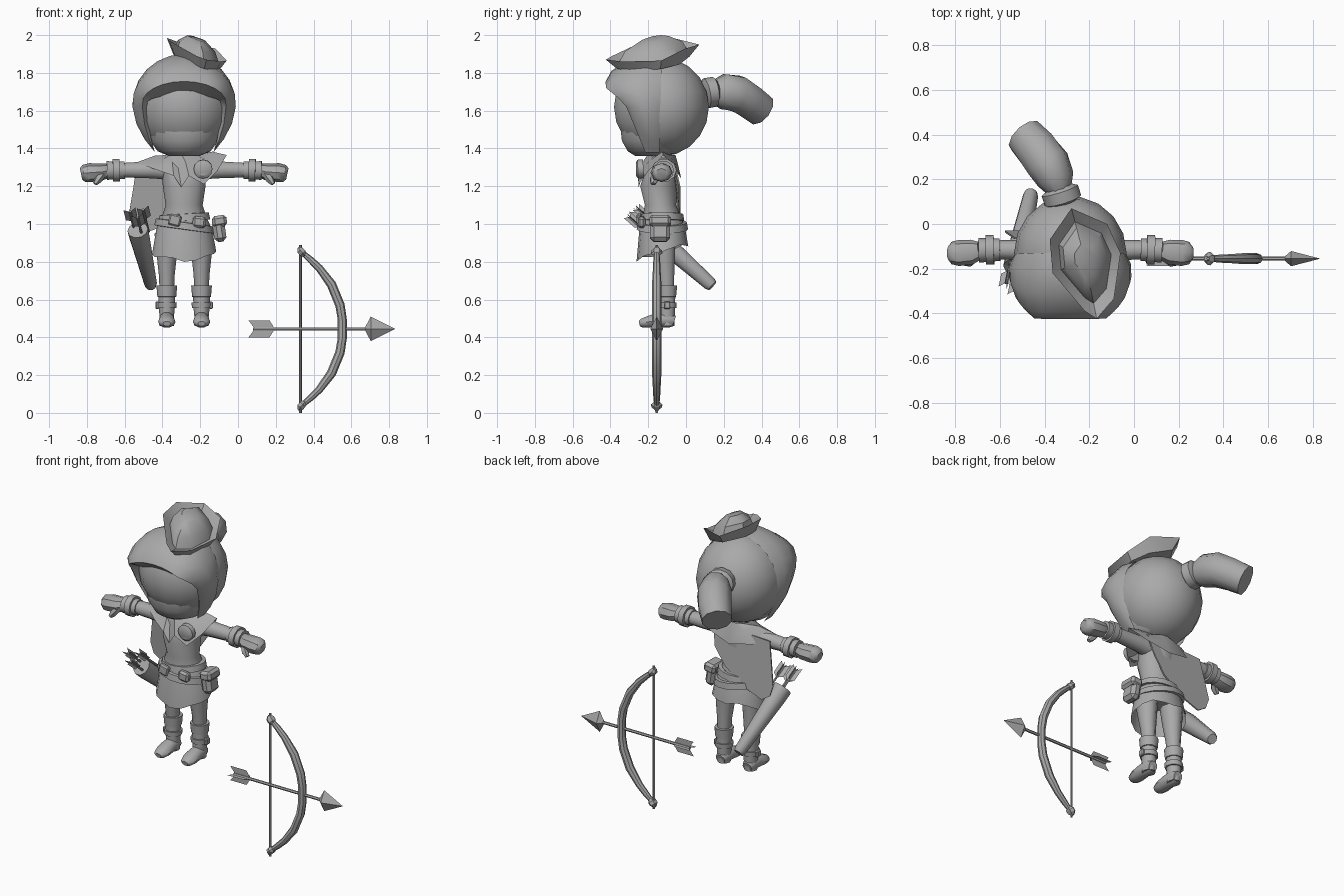
import bpy, bmesh, math
from mathutils import Vector, Matrix

if "Cube" in bpy.data.objects:
    bpy.data.objects.remove(bpy.data.objects["Cube"])

CX = -0.285  # figure's centre line
MAT = bpy.data.materials.new("plain_grey")
MAT.diffuse_color = (0.4, 0.4, 0.4, 1)
MAT.use_nodes = True
MAT.node_tree.nodes["Principled BSDF"].inputs["Base Color"].default_value = MAT.diffuse_color


def make(name, verts, faces, angle=40):
    me = bpy.data.meshes.new(name)
    me.from_pydata([tuple(v) for v in verts], [], faces)
    bm = bmesh.new()
    bm.from_mesh(me)
    bmesh.ops.recalc_face_normals(bm, faces=bm.faces)
    bm.to_mesh(me)
    bm.free()
    me.materials.append(MAT)
    ob = bpy.data.objects.new(name, me)
    bpy.context.collection.objects.link(ob)
    bpy.ops.object.select_all(action='DESELECT')
    ob.select_set(True)
    bpy.context.view_layer.objects.active = ob
    if angle:
        bpy.ops.object.shade_smooth_by_angle(angle=math.radians(angle))
    return ob


def skin(name, rings, caps=True, closed=True, angle=40):
    """Join equal-sized rings of points with quads."""
    n = len(rings[0])
    verts = [p for r in rings for p in r]
    faces = [(i * n + j, i * n + (j + 1) % n, (i + 1) * n + (j + 1) % n, (i + 1) * n + j)
             for i in range(len(rings) - 1) for j in range(n if closed else n - 1)]
    if caps:
        faces += [tuple(range(n)), tuple(range(len(verts) - n, len(verts)))]
    return make(name, verts, faces, angle)


def tube(name, pts, n=10, caps=True, ref=None, angle=40):
    """Loft ellipses (x, y, z, ra, rb) square to a path."""
    P = [Vector(p[:3]) for p in pts]
    rings = []
    for i, p in enumerate(pts):
        t = (P[min(i + 1, len(P) - 1)] - P[max(i - 1, 0)]).normalized()
        r = Vector(ref) if ref else Vector((0, 1, 0) if abs(t.x) > 0.8 else (1, 0, 0))
        u = (r - t * r.dot(t)).normalized()
        v = t.cross(u)
        rings.append([P[i] + u * p[3] * math.cos(a) + v * p[4] * math.sin(a)
                      for a in (2 * math.pi * k / n for k in range(n))])
    return skin(name, rings, caps, True, angle)


def stack(name, rows, n=14, x=CX, caps=True, angle=40):
    """Level ellipses from rows (z, y, rx, ry)."""
    rings = [[(x + rx * math.cos(2 * math.pi * k / n), y + ry * math.sin(2 * math.pi * k / n), z)
              for k in range(n)] for z, y, rx, ry in rows]
    return skin(name, rings, caps, True, angle)


def box(name, c, size, bevel=0.012, rot=0):
    bm = bmesh.new()
    bmesh.ops.create_cube(bm, size=1)
    bm.transform(Matrix.Translation(c) @ Matrix.Rotation(rot, 4, 'Y') @ Matrix.Diagonal((*size, 1)))
    bmesh.ops.bevel(bm, geom=bm.edges[:], offset=bevel, segments=1, affect='EDGES')
    bm.verts.index_update()
    ob = make(name, [v.co.copy() for v in bm.verts], [tuple(v.index for v in f.verts) for f in bm.faces], 30)
    bm.free()
    return ob


def fletching(name, tail, direction, L, w):
    """Two crossed, notched vanes."""
    d = Vector(direction).normalized()
    a = d.cross(Vector((0, 1, 0))).normalized()
    b = d.cross(a)
    t, verts, faces = Vector(tail), [], []
    for side, k in ((a, w), (a, -w), (b, w * .75), (b, -w * .75)):
        i = len(verts)
        verts += [t + d * .25 * L, t + side * k, t + d * .8 * L + side * k, t + d * L]
        faces.append((i, i + 1, i + 2, i + 3))
    return make(name, verts, faces, 0)


# Head and face
stack("hair_back", [(1.62 - .262 * math.cos(a), -.13, max(.252 * math.sin(a), .01), max(.255 * math.sin(a), .01))
                    for a in (math.pi * i / 10 for i in range(11))], 18)
stack("face", [(1.36, -.19, .08, .08), (1.385, -.18, .14, .13), (1.44, -.17, .18, .172),
               (1.51, -.17, .197, .18), (1.6, -.17, .2, .17), (1.72, -.16, .18, .15)], 18)

# Swept front hair: arches from the back seam, round the lip and under to the face
rows = [(.25, 1.885, -.13, -.14), (.272, 1.9, -.21, -.15), (.274, 1.87, -.31, -.17),
        (.25, 1.81, -.395, -.2), (.222, 1.755, -.425, -.215), (.197, 1.685, -.34, -.215)]
lo = math.radians(-50)
fringe = []
for rx, top, yt, yb in rows:
    arch = []
    for k in range(19):
        a = lo + (math.pi - 2 * lo) * k / 18
        s, c = math.sin(a), math.cos(a)
        if s >= 0:
            x, z = rx * c, 1.64 + (top - 1.64) * s
        else:
            f = (s / math.sin(lo)) ** 2
            x, z = math.copysign(rx + (.155 - rx) * f, c), 1.64 + .34 * s
        h = (s - math.sin(lo)) / (1 - math.sin(lo))
        arch.append((CX + x, yb + (yt - yb) * min(1, h * 1.2), z))
    fringe.append(arch)
skin("front_hair", fringe, caps=False, closed=False)

# Ponytail and tie
tube("hair_tie", [(-.315, .095, 1.69, .06, .06), (-.318, .105, 1.692, .085, .08),
                  (-.332, .15, 1.70, .085, .08), (-.337, .165, 1.70, .055, .055)], 12)
tube("ponytail", [(-.33, .14, 1.70, .05, .06), (-.35, .2, 1.70, .085, .098), (-.385, .27, 1.69, .1, .1),
                  (-.435, .335, 1.65, .098, .095), (-.49, .395, 1.605, .088, .09)], 10)

# Tilted hat: crown inside an upturned brim
rim = [(-.377, -.07, 1.985), (-.28, .07, 1.95), (-.12, 0, 1.93), (-.06, -.13, 1.865),
       (-.09, -.335, 1.86), (-.167, -.424, 1.87), (-.22, -.39, 1.89), (-.364, -.22, 1.97)]


def hat_ring(k, dz):
    return [(-.22 + (x + .22) * k, -.16 + (y + .16) * k,
             1.855 - .3 * (x + .22) * k + dz + .1 * (y + .16) * k) for x, y, z in rim]


skin("hat", [hat_ring(.1, -.005), hat_ring(.78, 0), rim, hat_ring(.74, .03),
             hat_ring(.62, .085), hat_ring(.3, .128)], angle=35)

# Neck, torso, skirt
stack("neck", [(1.42, -.13, .05, .05), (1.30, -.125, .055, .055)], 10)
stack("torso", [(1.35, -.125, .06, .05), (1.315, -.125, .12, .08), (1.2, -.145, .113, .1),
                (1.1, -.135, .098, .085), (1.0, -.125, .13, .115)])
skirt = stack("skirt", [(1.06, -.127, .108, .098), (.97, -.125, .148, .122), (.85, -.125, .17, .137)],
              16, caps=False)
for v in skirt.data.vertices:
    if v.co.z < .86:  # wavy hem, longest in front
        v.co.z += .3 * (v.co.y + .125) + .012 * math.sin(30 * v.co.x)

# Belts, buckle, pouch
for name, z, r, tilt in (("upper_belt", 1.035, .13, .06), ("hip_belt", .99, .15, -.14)):
    belt = stack(name, [(z - .02, -.125, r - .01, r - .03), (z - .018, -.125, r + .008, r - .014),
                        (z + .018, -.125, r, r - .02), (z + .02, -.125, r - .015, r - .035)], 16)
    for v in belt.data.vertices:
        v.co.z += tilt * (v.co.x - CX)
box("buckle", (-.335, -.247, 1.02), (.065, .03, .06), .008, .25)
box("small_pouch", (-.205, -.235, 1.01), (.07, .04, .06), .012, .1)
box("pouch", (-.1, -.137, .97), (.065, .105, .13), .02, -.15)
box("pouch_flap", (-.098, -.137, 1.015), (.078, .115, .06), .015, -.15)

# Mirrored limbs
for s, side in ((-1, "left"), (1, "right")):
    def X(d):
        return CX + s * d
    tube(side + "_arm", [(X(.08), -.12, 1.285, .055, .055), (X(.16), -.118, 1.287, .048, .048),
                         (X(.33), -.115, 1.285, .042, .04)])
    tube(side + "_cuff", [(X(.315), -.115, 1.285, .05, .048), (X(.41), -.118, 1.283, .055, .052)])
    tube(side + "_cuff_band", [(X(.342), -.115, 1.285, .066, .062), (X(.378), -.116, 1.284, .066, .062)])
    tube(side + "_hand", [(X(.405), -.118, 1.283, .04, .038), (X(.44), -.125, 1.275, .055, .046),
                          (X(.5), -.13, 1.272, .058, .05), (X(.532), -.13, 1.268, .05, .045),
                          (X(.546), -.13, 1.265, .03, .03)], 8)
    tube(side + "_thumb", [(X(.43), -.15, 1.265, .02, .022), (X(.455), -.17, 1.235, .022, .024),
                           (X(.472), -.175, 1.212, .012, .014)], 6)
    x = X(.092)
    stack(side + "_leg", [(.95, -.12, .065, .07), (.85, -.115, .055, .06), (.73, -.105, .042, .045),
                          (.6, -.1, .036, .038)], 10, x)
    stack(side + "_boot_cuff", [(.675, -.1, .055, .056), (.615, -.1, .05, .05), (.61, -.1, .035, .035)], 10, x)
    stack(side + "_boot", [(.63, -.1, .045, .046), (.56, -.1, .043, .044), (.5, -.1, .037, .042),
                           (.46, -.1, .038, .04)], 10, x)
    stack(side + "_boot_strap", [(.585, -.1, .053, .053), (.555, -.1, .051, .051)], 10, x)
    box(side + "_boot_buckle", (X(.142), -.1, .57), (.02, .035, .04), .005)
    tube(side + "_foot", [(x, -.062, .485, .03, .03), (x, -.085, .492, .04, .042), (x, -.14, .492, .042, .042),
                          (x, -.2, .482, .046, .032), (x, -.235, .475, .036, .024),
                          (x, -.247, .472, .02, .014)])

# Shoulder mantle with pointed hem, brooch and hanging cape
hem = [(-.06, -.12, 1.365), (-.11, -.2, 1.28), (-.18, -.25, 1.21), (-.26, -.255, 1.255), (-.3, -.25, 1.195),
       (-.34, -.25, 1.255), (-.44, -.2, 1.29), (-.54, -.13, 1.325), (-.43, -.045, 1.27),
       (-.28, -.025, 1.24), (-.13, -.045, 1.28)]
neck = [(CX + .075 * math.cos(a), -.13 - .075 * math.sin(a), 1.365)
        for a in (2 * math.pi * k / 11 for k in range(11))]
mid = [tuple((p + q) / 2 + (.018 if i == 2 else 0) for i, (p, q) in enumerate(zip(a, b)))
       for a, b in zip(neck, hem)]
skin("mantle", [neck, mid, hem], caps=False, angle=35)
tube("brooch", [(-.185, -.225, 1.292, .05, .05), (-.185, -.255, 1.29, .05, .05),
                (-.185, -.265, 1.29, .035, .035)], 12)
edge = [(-.535, 1.31), (-.578, 1.05), (-.555, .985), (-.5, .95), (-.38, .995), (-.25, 1.09),
        (-.175, 1.2), (-.15, 1.33)]
cape = make("cape", [(x, -.03 - .03 * (z > 1.3), z) for x, z in edge], [tuple(range(8))], 0)
cape.modifiers.new("thickness", 'SOLIDIFY').thickness = .008

# Quiver with three arrows
q0, q1 = Vector((-.53, -.19, .965)), Vector((-.46, .14, .672))
axis = (q1 - q0).normalized()
tube("quiver", [(*q0, .045, .045), (*(q0 - axis * .005), .055, .055), (*(q0 + axis * .05), .054, .056),
                (*(q1 - axis * .02), .034, .038), (*q1, .028, .03)])
for i, t in enumerate(((-.575, -.28, 1.08), (-.535, -.315, 1.05), (-.505, -.265, 1.09))):
    fletching("quiver_fletching_%d" % i, t, axis, .1, .032)
    tube("quiver_shaft_%d" % i, [(*(Vector(t) + axis * .02), .007, .007),
                                 (*(Vector(t) + axis * .2), .007, .007)], 6)

# Bow, mirrored about its grip height
BY, BZ = -.155, .445
half = [(.325, .435, .009), (.345, .4, .014), (.385, .365, .018), (.43, .322, .02), (.495, .235, .025),
        (.54, .125, .025), (.552, .05, .024)]
path = [(x, BY, BZ + d, r, r) for x, d, r in half] + [(x, BY, BZ - d, r, r) for x, d, r in half[::-1]]
tube("bow", path, 8, ref=(0, 1, 0))
for s, side in ((-1, "lower"), (1, "upper")):
    tube(side + "_bow_knob", [(.355, BY, BZ + s * .385, .012, .012), (.343, BY, BZ + s * .4, .03, .022),
                              (.33, BY, BZ + s * .415, .028, .022), (.322, BY, BZ + s * .43, .01, .01)],
         6, ref=(0, 1, 0), angle=25)
tube("bow_string", [(.331, BY, BZ - .445, .007, .007), (.331, BY, BZ + .445, .007, .007)], 6)

# Nocked arrow
tube("arrow_shaft", [(.08, BY, BZ, .009, .009), (.72, BY, BZ, .009, .009)], 6)
tube("arrow_head", [(.675, BY, BZ, .01, .012), (.703, BY, BZ, .034, .065), (.83, BY, BZ, .001, .001)], 4, angle=0)
fletching("arrow_fletching", (.055, BY, BZ), (1, 0, 0), .14, .045)
